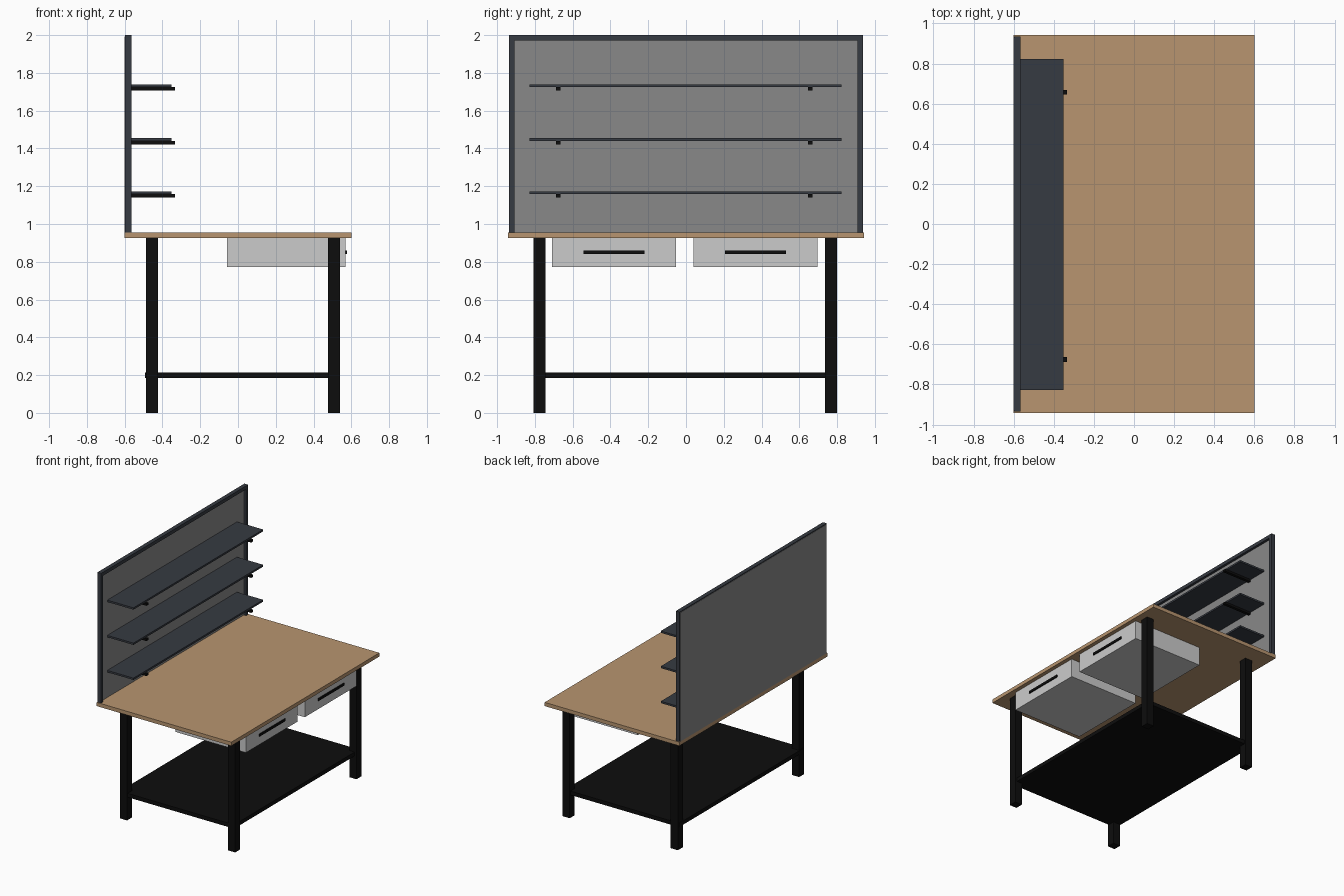
import bpy

if "Cube" in bpy.data.objects:
    bpy.data.objects.remove(bpy.data.objects["Cube"])


def material(name, r, g, b):
    m = bpy.data.materials.new(name)
    m.diffuse_color = (r, g, b, 1)
    m.use_nodes = True
    m.node_tree.nodes["Principled BSDF"].inputs["Base Color"].default_value = m.diffuse_color
    return m


wood = material("warm wood", 0.48, 0.30, 0.16)
black = material("black steel", 0.004, 0.004, 0.004)
slate = material("dark slate", 0.037, 0.043, 0.054)
grey = material("panel grey", 0.25, 0.25, 0.25)
light = material("drawer grey", 0.60, 0.60, 0.60)


def box(name, x, y, z, mat):
    """Axis-aligned box from (min, max) ranges."""
    bpy.ops.mesh.primitive_cube_add(size=1, location=[(a + b) / 2 for a, b in (x, y, z)])
    o = bpy.context.object
    o.name = name
    o.scale = [b - a for a, b in (x, y, z)]
    bpy.ops.object.transform_apply(location=False, rotation=False, scale=True)
    o.data.materials.append(mat)
    return o


# Worktop
box("worktop", (-0.60, 0.60), (-0.942, 0.942), (0.925, 0.955), wood)

# Legs and lower shelf
for xn, x in (("back", -0.455), ("front", 0.509)):
    for yn, y in (("left", -0.776), ("right", 0.767)):
        box(f"{xn}_{yn}_leg", (x - 0.032, x + 0.032), (y - 0.032, y + 0.032), (0, 0.925), black)
box("lower_shelf", (-0.492, 0.525), (-0.80, 0.79), (0.184, 0.215), black)

# Back panel with a frame on three sides
box("back_panel", (-0.600, -0.585), (-0.928, 0.928), (0.955, 1.993), grey)
for name, s in (("left", -1), ("right", 1)):
    ys = sorted((s * 0.909, s * 0.936))
    box(f"{name}_frame_post", (-0.598, -0.565), ys, (0.955, 1.972), slate)
box("top_frame_rail", (-0.598, -0.565), (-0.936, 0.936), (1.972, 2.0), slate)

# Wall shelves with bracket arms
for i, z in enumerate((1.158, 1.440, 1.724)):
    box(f"wall_shelf_{i + 1}", (-0.585, -0.352), (-0.828, 0.823), (z, z + 0.015), slate)
    for y in (-0.676, 0.657):
        box(f"shelf_bracket_{i + 1}", (-0.585, -0.334), (y - 0.012, y + 0.012),
            (z - 0.018, z), black)

# Drawers and bar handles
for name, y in (("left", -0.381), ("right", 0.368)):
    box(f"{name}_drawer", (-0.058, 0.568), (y - 0.329, y + 0.329), (0.773, 0.925), light)
    box(f"{name}_drawer_handle", (0.566, 0.576), (y - 0.162, y + 0.162), (0.842, 0.861), black)
